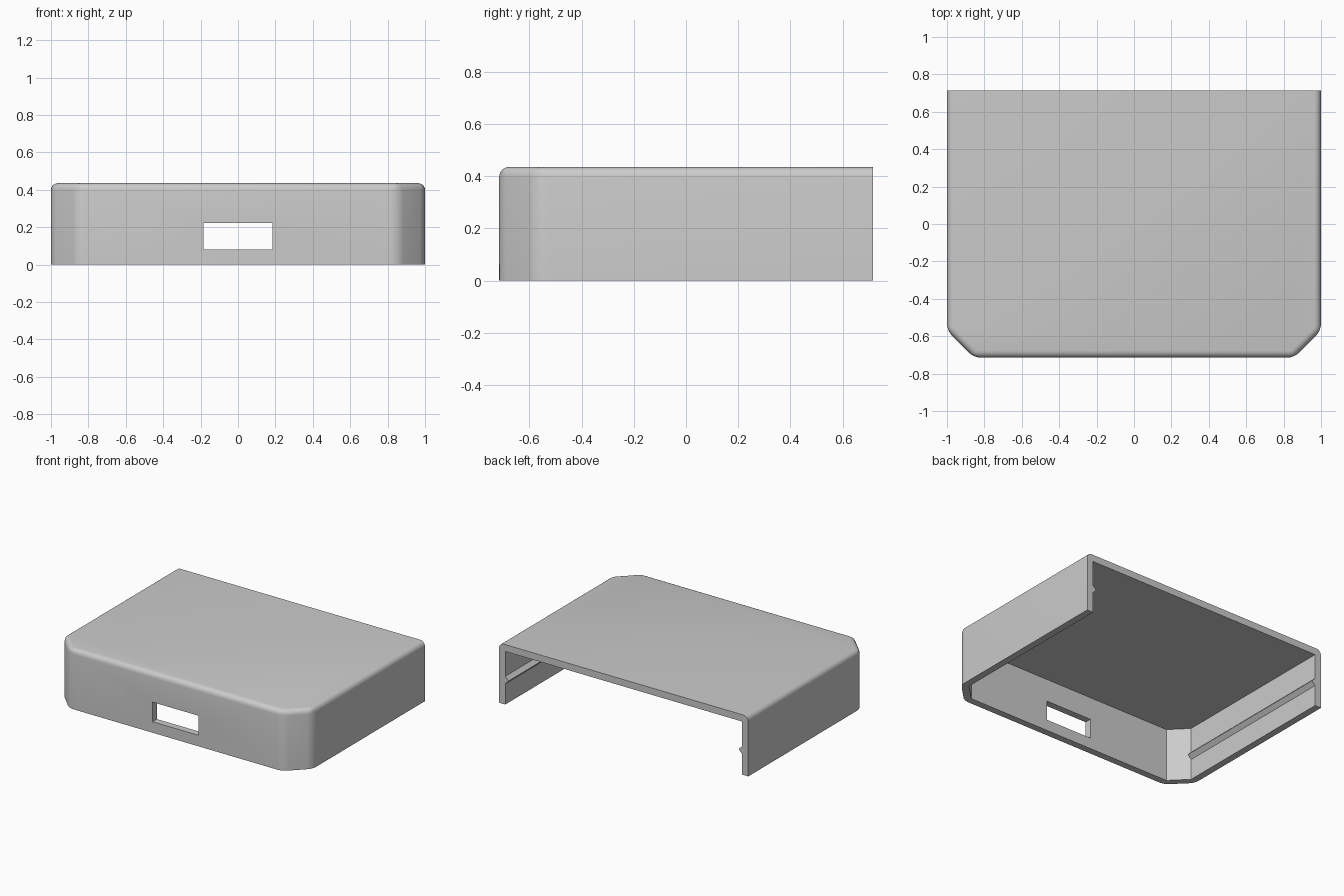
import bpy
import bmesh

if "Cube" in bpy.data.objects:
    bpy.data.objects.remove(bpy.data.objects["Cube"])

HALF_X, HALF_Y, HEIGHT = 1.0, 0.715, 0.435
CHAMFER, WALL, ROUND = 0.145, 0.05, 0.037

grey = bpy.data.materials.new("plain grey")
grey.use_nodes = True
grey.diffuse_color = (0.6, 0.6, 0.6, 1)
grey.node_tree.nodes["Principled BSDF"].inputs["Base Color"].default_value = (0.6, 0.6, 0.6, 1)


def finish(name, bm):
    bmesh.ops.recalc_face_normals(bm, faces=bm.faces)
    mesh = bpy.data.meshes.new(name)
    bm.to_mesh(mesh)
    bm.free()
    mesh.materials.append(grey)
    obj = bpy.data.objects.new(name, mesh)
    bpy.context.collection.objects.link(obj)
    return obj


def prism(points, direction):
    """Extrude a closed outline along a direction."""
    bm = bmesh.new()
    face = bm.faces.new([bm.verts.new(p) for p in points])
    moved = bmesh.ops.extrude_face_region(bm, geom=[face])["geom"]
    verts = [v for v in moved if isinstance(v, bmesh.types.BMVert)]
    bmesh.ops.translate(bm, verts=verts, vec=direction)
    return bm


def outline(x, front, back, cut, z):
    """Rectangle with its two front corners cut off."""
    return [(-x, back, z), (-x, front + cut, z), (-x + cut, front, z),
            (x - cut, front, z), (x, front + cut, z), (x, back, z)]


# Outer cover: rounded along the roof rim and front corners, square at the back
bm = prism(outline(HALF_X, -HALF_Y, HALF_Y, CHAMFER, 0), (0, 0, HEIGHT))
rounded = []
for edge in bm.edges:
    a, b = (v.co for v in edge.verts)
    at_back = a.y > HALF_Y - 0.01 and b.y > HALF_Y - 0.01
    on_floor = a.z < 0.01 and b.z < 0.01
    if not at_back and not on_floor:
        rounded.append(edge)
bmesh.ops.bevel(bm, geom=rounded, offset=ROUND, offset_type='OFFSET',
                segments=6, profile=0.5, affect='EDGES', clamp_overlap=True)
cover = finish("cover", bm)

# Hollow inside, open at the bottom and back
inner_cut = CHAMFER - WALL * (2 - 2 ** 0.5)
pocket = finish("pocket_cutter", prism(
    outline(HALF_X - WALL, -HALF_Y + WALL, HALF_Y + 0.2, inner_cut, -0.2),
    (0, 0, HEIGHT - WALL + 0.2)))

# Rectangular port through the front wall
port = finish("port_cutter", prism(
    [(-0.185, -0.9, 0.08), (0.185, -0.9, 0.08), (0.185, -0.9, 0.222), (-0.185, -0.9, 0.222)],
    (0, 0.4, 0)))

bpy.ops.object.select_all(action='DESELECT')
bpy.context.view_layer.objects.active = cover
cover.select_set(True)
for cutter in (pocket, port):
    cutter.hide_render = True
    mod = cover.modifiers.new("cut", 'BOOLEAN')
    mod.operation = 'DIFFERENCE'
    mod.solver = 'EXACT'
    mod.object = cutter
    bpy.ops.object.modifier_apply(modifier=mod.name)
    bpy.data.objects.remove(cutter)
bpy.ops.object.shade_smooth_by_angle(angle=0.5)

# Triangular snap ridges along the inside of both side walls
ridge_start = -HALF_Y + WALL + inner_cut
for side, name in ((1, "left_snap_ridge"), (-1, "right_snap_ridge")):
    x = side * (HALF_X - WALL)
    finish(name, prism(
        [(x, ridge_start, 0.15), (x, ridge_start, 0.205), (x - side * 0.027, ridge_start, 0.178)],
        (0, HALF_Y - ridge_start, 0)))
